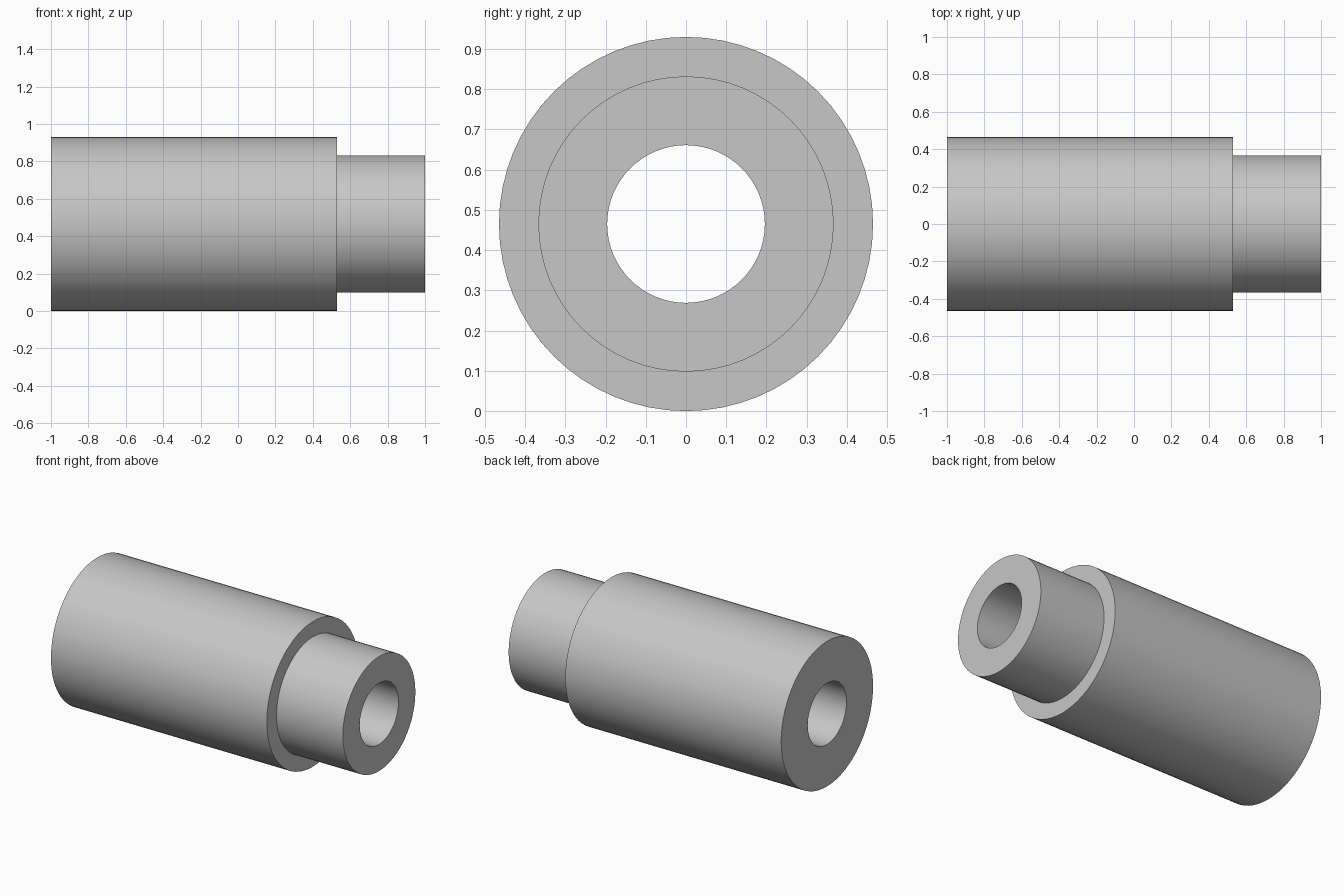
import bpy
import bmesh
from math import radians, tau
from mathutils import Matrix

SEGMENTS = 64
BODY_R, NECK_R, BORE_R = 0.465, 0.367, 0.196
LEFT, STEP, RIGHT = -1.0, 0.53, 1.0

cube = bpy.data.objects.get("Cube")
if cube:
    bpy.data.objects.remove(cube, do_unlink=True)

# Plain grey material
grey = bpy.data.materials.new("plain grey")
grey.use_nodes = True
colour = (0.57, 0.57, 0.57, 1.0)
grey.diffuse_color = colour
grey.node_tree.nodes["Principled BSDF"].inputs["Base Color"].default_value = colour

# Closed wall section (x, radius): body, shoulder, neck and through bore
section = [(LEFT, BORE_R), (LEFT, BODY_R), (STEP, BODY_R),
           (STEP, NECK_R), (RIGHT, NECK_R), (RIGHT, BORE_R)]

# Revolve the section about the long axis
bm = bmesh.new()
rings = []
for i in range(SEGMENTS):
    turn = Matrix.Rotation(tau * i / SEGMENTS, 3, 'X')
    rings.append([bm.verts.new(turn @ Matrix.Identity(3).col[0] * x
                               + turn @ Matrix.Identity(3).col[2] * r)
                  for x, r in section])
for i, ring in enumerate(rings):
    following = rings[(i + 1) % SEGMENTS]
    for j in range(len(section)):
        k = (j + 1) % len(section)
        bm.faces.new((ring[j], ring[k], following[k], following[j]))
bmesh.ops.recalc_face_normals(bm, faces=bm.faces)

mesh = bpy.data.meshes.new("stepped_bushing")
bm.to_mesh(mesh)
bm.free()
mesh.materials.append(grey)

# Stepped bushing resting on the floor
bushing = bpy.data.objects.new("stepped_bushing", mesh)
bushing.location.z = BODY_R
bpy.context.collection.objects.link(bushing)
bpy.ops.object.select_all(action='DESELECT')
bushing.select_set(True)
bpy.context.view_layer.objects.active = bushing
bpy.ops.object.shade_smooth_by_angle(angle=radians(30))
